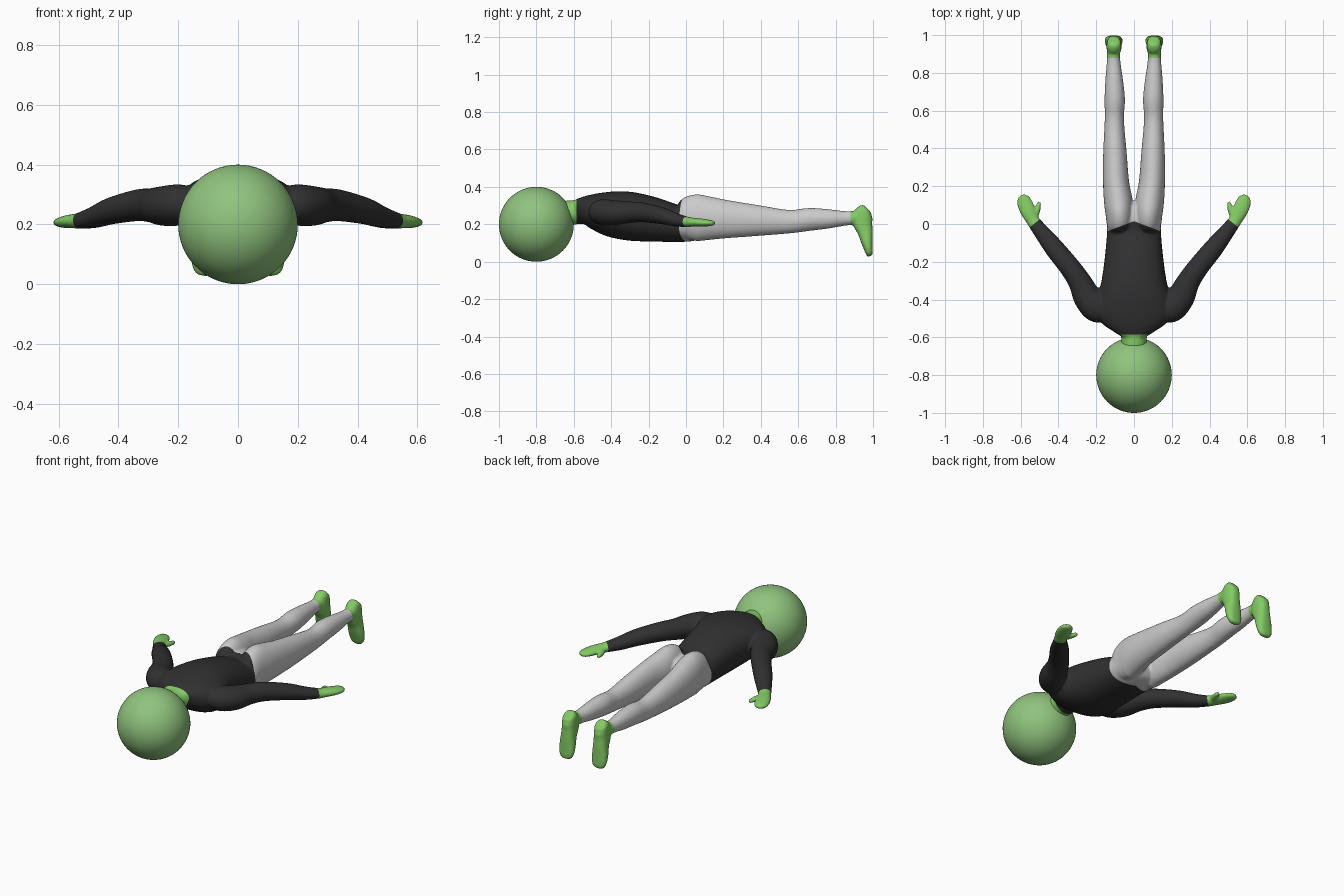
import bpy, bmesh, math
from mathutils import Vector

if "Cube" in bpy.data.objects:
    bpy.data.objects.remove(bpy.data.objects["Cube"])

RING, STEPS = 32, 5


def material(name, color):
    m = bpy.data.materials.new(name)
    m.diffuse_color = color
    m.use_nodes = True
    m.node_tree.nodes["Principled BSDF"].inputs["Base Color"].default_value = m.diffuse_color
    return m


def spline(a, b, c, d, t):
    return [0.5 * (2 * q + (r - p) * t + (2 * p - 5 * q + 4 * r - s) * t * t
                   + (3 * q - p - 3 * r + s) * t ** 3) for p, q, r, s in zip(a, b, c, d)]


def loft(bm, sections, up=(0, 0, 1), power=2.0, mirror=False):
    """Smooth closed tube through sections (x, y, z, half width, half height)."""
    n = len(sections)
    rows = []
    for i in range(n - 1):
        p = [sections[min(max(i + k, 0), n - 1)] for k in (-1, 0, 1, 2)]
        rows += [spline(*p, s / STEPS) for s in range(STEPS)]
    rows.append(list(sections[-1]))
    for side in ((1, -1) if mirror else (1,)):
        rings = []
        for i, r in enumerate(rows):
            c = Vector(r[:3])
            tan = Vector(rows[min(i + 1, len(rows) - 1)][:3]) - Vector(rows[max(i - 1, 0)][:3])
            u = tan.cross(Vector(up)).normalized()
            v = u.cross(tan).normalized()
            ring = []
            for k in range(RING):
                a = 2 * math.pi * k / RING
                ca, sa = math.cos(a), math.sin(a)
                co = c + u * (max(r[3], .002) * math.copysign(abs(ca) ** (2 / power), ca)) \
                    + v * (max(r[4], .002) * math.copysign(abs(sa) ** (2 / power), sa))
                co.x *= side
                ring.append(bm.verts.new(co))
            rings.append(ring)
        for a, b in zip(rings, rings[1:]):
            for k in range(RING):
                j = (k + 1) % RING
                bm.faces.new((a[k], a[j], b[j], b[k]))
        bm.faces.new(rings[0])
        bm.faces.new(rings[-1])


bm = bmesh.new()

# Torso and hips
loft(bm, [(0, -.59, .27, .07, .055), (0, -.565, .275, .115, .065), (0, -.53, .275, .165, .08),
          (0, -.48, .268, .195, .10), (0, -.40, .255, .195, .122), (0, -.30, .243, .172, .13),
          (0, -.18, .226, .155, .12), (0, -.05, .205, .143, .10), (0, .03, .21, .142, .10),
          (0, .09, .21, .12, .085), (0, .12, .21, .07, .05)], power=2.3)
# Neck
loft(bm, [(0, -.67, .262, .066, .062), (0, -.60, .264, .068, .065), (0, -.55, .268, .075, .065)])
# Legs
loft(bm, [(.07, -.04, .215, .045, .06), (.075, -.01, .222, .066, .105), (.077, .05, .234, .073, .125),
          (.083, .12, .232, .076, .117), (.095, .22, .227, .069, .102), (.101, .38, .220, .062, .083),
          (.104, .55, .214, .051, .063), (.102, .66, .226, .054, .061), (.105, .76, .229, .047, .052),
          (.108, .86, .232, .036, .038), (.108, .94, .235, .035, .04)], mirror=True)
# Feet, toes pointing down
loft(bm, [(.105, .965, .289, .018, .016), (.105, .958, .28, .034, .036), (.106, .945, .25, .039, .052),
          (.106, .944, .21, .040, .053), (.107, .958, .16, .042, .041), (.108, .967, .11, .047, .032),
          (.108, .976, .065, .046, .023), (.108, .981, .038, .034, .017),
          (.108, .983, .029, .015, .009)], up=(0, 1, 0), power=2.4, mirror=True)
# Arms
loft(bm, [(.13, -.47, .27, .05, .05), (.19, -.445, .266, .08, .068), (.245, -.39, .262, .075, .067),
          (.285, -.31, .264, .062, .058), (.335, -.235, .264, .056, .053), (.42, -.13, .246, .052, .045),
          (.48, -.055, .224, .043, .036), (.53, .01, .212, .035, .027),
          (.545, .03, .211, .033, .024)], mirror=True)
# Hands and thumbs
loft(bm, [(.52, -.005, .212, .033, .026), (.548, .04, .211, .037, .024), (.566, .08, .209, .042, .022),
          (.580, .115, .207, .040, .018), (.589, .14, .206, .03, .014),
          (.594, .154, .206, .012, .007)], mirror=True)
loft(bm, [(.54, .03, .208, .022, .018), (.517, .06, .206, .018, .016), (.507, .09, .204, .014, .014),
          (.503, .11, .203, .012, .012), (.502, .119, .203, .005, .005)], mirror=True)
bmesh.ops.recalc_face_normals(bm, faces=bm.faces)

# Fuse the limbs into one continuous skin
me = bpy.data.meshes.new("body_source")
bm.to_mesh(me)
bm.free()
src = bpy.data.objects.new("body_source", me)
bpy.context.collection.objects.link(src)
rm = src.modifiers.new("fuse", 'REMESH')
rm.mode, rm.voxel_size = 'VOXEL', 0.007
sm = src.modifiers.new("soften", 'SMOOTH')
sm.factor, sm.iterations = 0.5, 5
deps = bpy.context.evaluated_depsgraph_get()
skin = bpy.data.meshes.new_from_object(src.evaluated_get(deps))
bpy.data.objects.remove(src)

# Clean seams at neck, waist, wrists and ankles: (point, outward normal) for the +x side
NECK = (Vector((0, -.585, 0)), Vector((0, -1, 0)))
WAIST = (Vector((0, .015, 0)), Vector((.38, 1, 0)).normalized())
WRIST = (Vector((.53, .0, 0)), Vector((.62, .78, 0)).normalized())
ANKLE = (Vector((0, .88, 0)), Vector((0, 1, 0)))
flip = Vector((-1, 1, 1))
body = bmesh.new()
body.from_mesh(skin)
for co, no in (NECK, WAIST, WRIST, ANKLE):
    for f in ((Vector((1, 1, 1)), flip) if no.x else (Vector((1, 1, 1)),)):
        bmesh.ops.bisect_plane(body, geom=body.verts[:] + body.edges[:] + body.faces[:],
                               dist=1e-5, plane_co=co * f, plane_no=no * f)


def region(face):
    c = face.calc_center_median()
    c.x = abs(c.x)
    beyond = lambda p: (c - p[0]).dot(p[1]) > 0
    arm = c.x > .19 and c.y < .2
    if beyond(NECK):
        return "neck"
    if arm:
        return "hands" if beyond(WRIST) and c.x > .4 else "shirt"
    if beyond(ANKLE):
        return "feet"
    return "trousers" if beyond(WAIST) else "shirt"


green = material("green", (.23, .60, .13, 1))
black = material("black", (.03, .03, .03, 1))
for name, mat in (("shirt", black), ("trousers", None), ("hands", green), ("feet", green), ("neck", green)):
    part = body.copy()
    bmesh.ops.delete(part, geom=[f for f in part.faces if region(f) != name], context='FACES')
    mesh = bpy.data.meshes.new(name)
    part.to_mesh(mesh)
    part.free()
    mesh.shade_smooth()
    if mat:
        mesh.materials.append(mat)
    bpy.context.collection.objects.link(bpy.data.objects.new(name, mesh))
body.free()

# Round head
bpy.ops.mesh.primitive_uv_sphere_add(segments=64, ring_count=32, radius=.2, location=(0, -.8, .2))
head = bpy.context.object
head.name = "head"
bpy.ops.object.shade_smooth()
head.data.materials.append(material("head_green", (.28, .55, .21, .9)))
